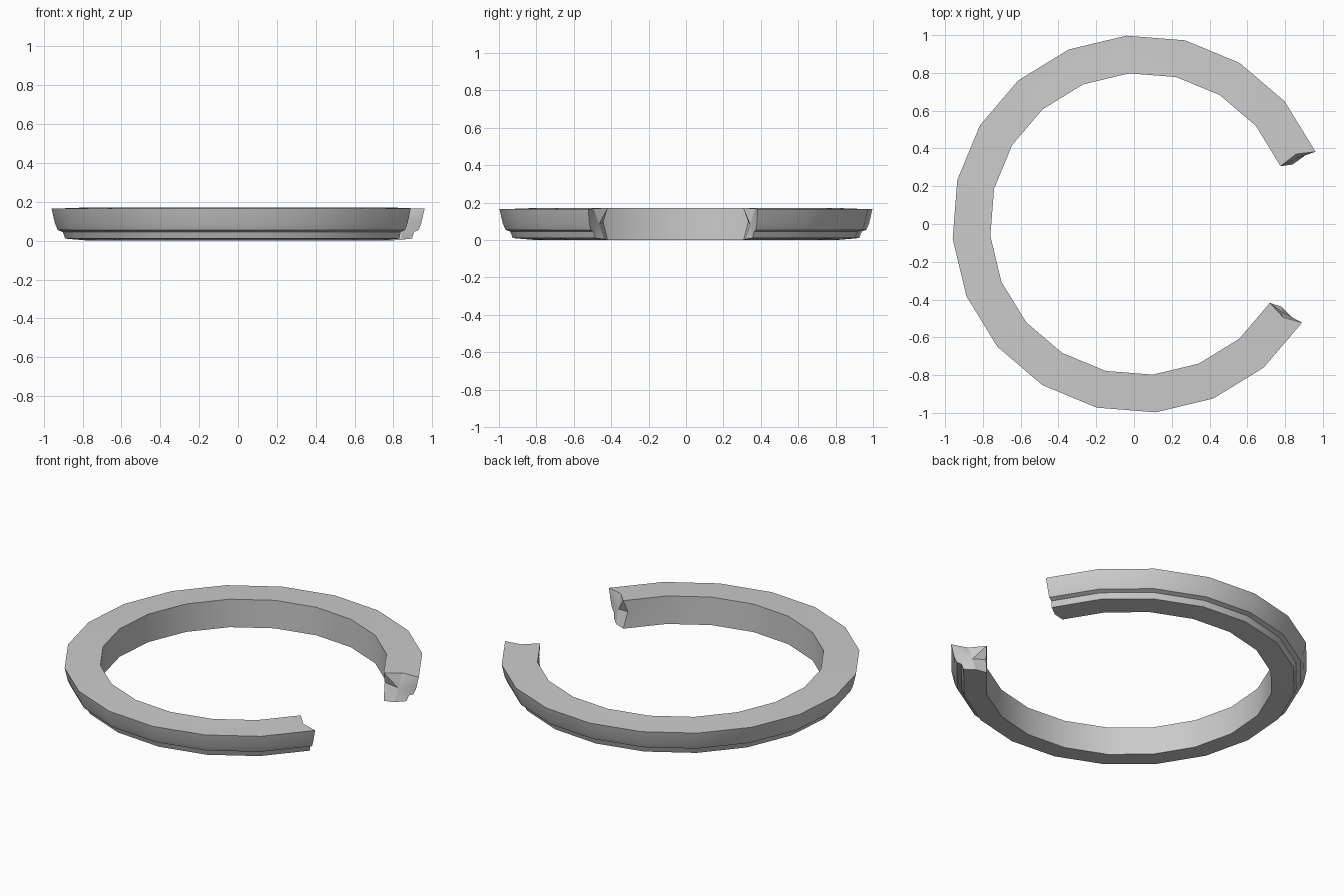
import bpy, bmesh, math

if "Cube" in bpy.data.objects:
    bpy.data.objects.remove(bpy.data.objects["Cube"])

CX = 0.037            # ring centre, so that the open ring is centred by its bounds
START, STEP, COUNT = 22.5, 18.0, 18

# Cross-section: radius, height, and how far the point sticks out at a broken end
profile = [
    (0.80, 0.172, 0.0), (0.80, 0.10, -0.028), (0.80, 0.0, 0.0),
    (0.863, 0.005, 0.016), (0.93, 0.011, 0.0), (0.942, 0.045, -0.004),
    (0.968, 0.055, -0.004), (0.983, 0.09, -0.004), (1.0, 0.165, 0.0),
    (0.901, 0.168, -0.028),
]


def ring_point(bm, r, z, degrees, push):
    a = math.radians(degrees) + push / r
    return bm.verts.new((CX + r * math.cos(a), r * math.sin(a), z))


# Broken ring body
bm = bmesh.new()
sections = []
for k in range(COUNT):
    side = -1 if k == 0 else (1 if k == COUNT - 1 else 0)
    sections.append([ring_point(bm, r, z, START + k * STEP, side * p)
                     for r, z, p in profile])

n = len(profile)
for a, b in zip(sections, sections[1:]):
    for i in range(n):
        j = (i + 1) % n
        bm.faces.new((a[i], a[j], b[j], b[i]))

# Jagged broken ends
for k, side in ((0, -1), (COUNT - 1, 1)):
    mid = ring_point(bm, 0.88, 0.085, START + k * STEP, side * -0.006)
    loop = sections[k]
    for i in range(n):
        bm.faces.new((loop[i], loop[(i + 1) % n], mid))

bmesh.ops.recalc_face_normals(bm, faces=bm.faces)
mesh = bpy.data.meshes.new("broken_ring")
bm.to_mesh(mesh)
bm.free()
ring = bpy.data.objects.new("broken_ring", mesh)
bpy.context.collection.objects.link(ring)
bpy.context.view_layer.objects.active = ring
ring.select_set(True)
bpy.ops.object.shade_smooth_by_angle(angle=math.radians(25))
